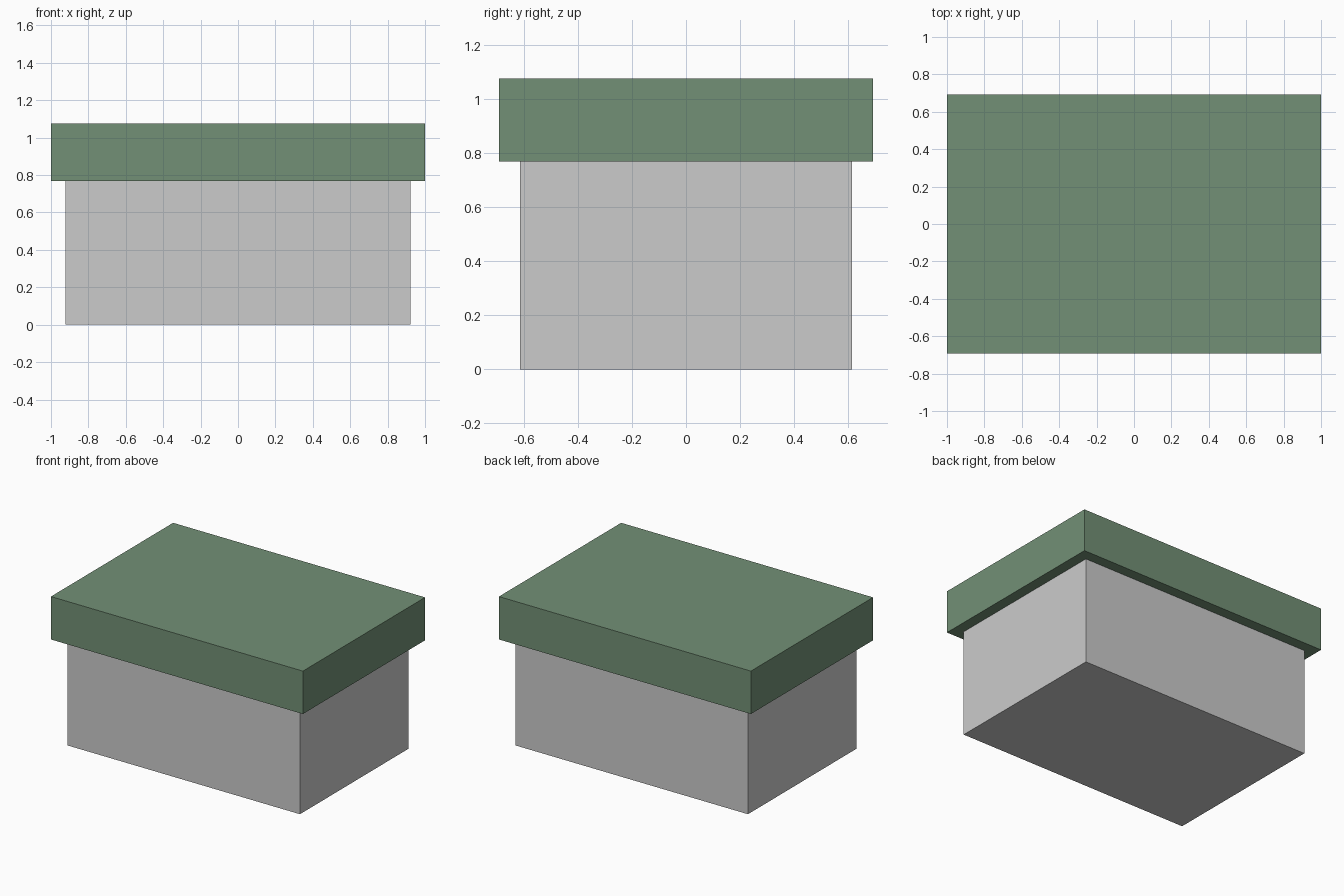
import bpy

if "Cube" in bpy.data.objects:
    bpy.data.objects.remove(bpy.data.objects["Cube"])


def material(name, color):
    mat = bpy.data.materials.new(name)
    mat.diffuse_color = color
    mat.use_nodes = True
    mat.node_tree.nodes["Principled BSDF"].inputs["Base Color"].default_value = mat.diffuse_color
    return mat


def box(name, width, depth, bottom, top, mat=None):
    bpy.ops.mesh.primitive_cube_add(size=1, location=(0, 0, (bottom + top) / 2))
    obj = bpy.context.object
    obj.name = name
    obj.scale = (width, depth, top - bottom)
    bpy.ops.object.transform_apply(location=False, rotation=False, scale=True)
    if mat:
        obj.data.materials.append(mat)
    return obj


# Box body
box("box_body", 1.846, 1.231, 0, 0.769)

# Overhanging lid
green = material("lid_green", (0.17, 0.28, 0.18, 1))
box("lid", 2.0, 1.385, 0.769, 1.077, green)
